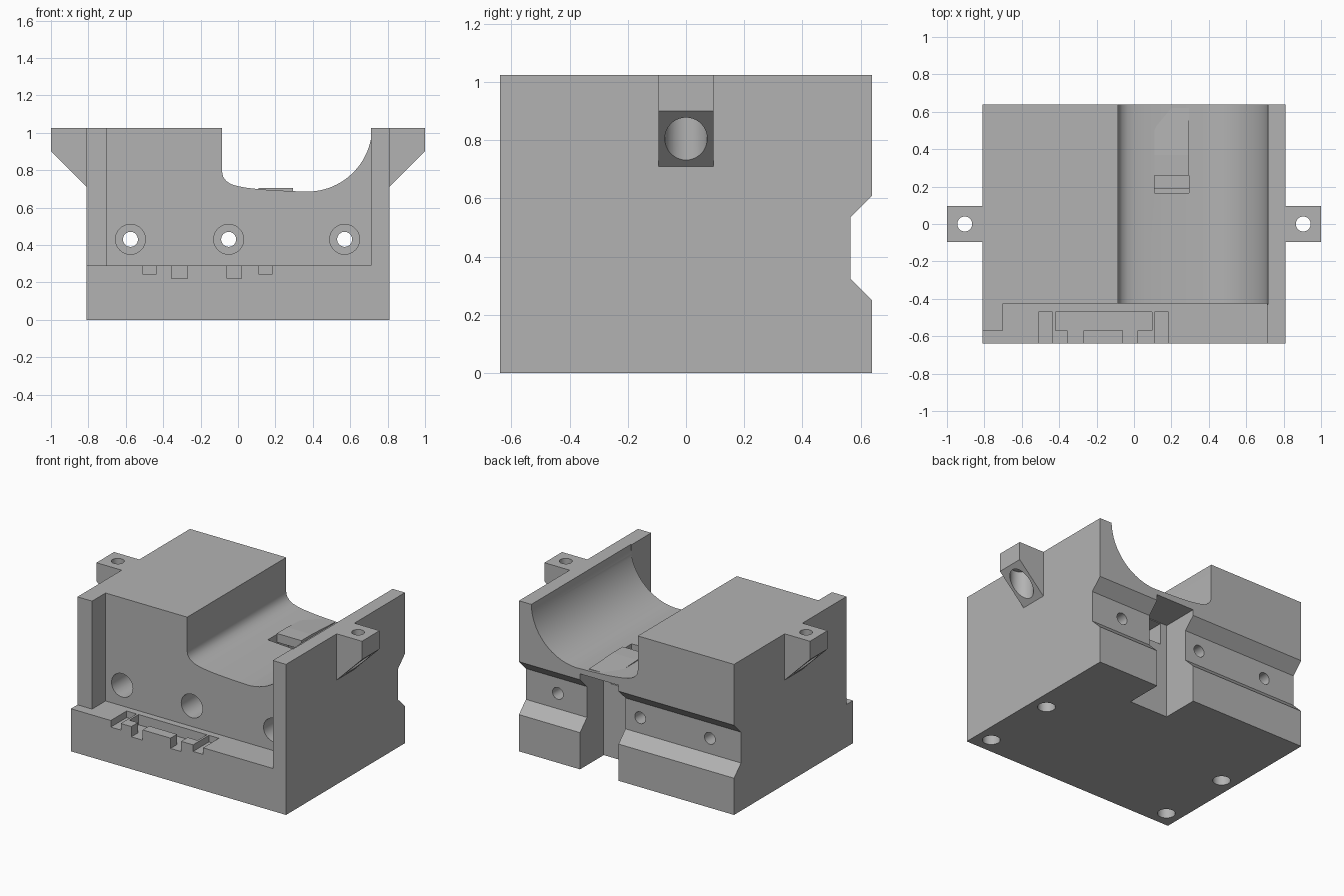
import bpy, bmesh, math
from mathutils import Vector

if "Cube" in bpy.data.objects:
    bpy.data.objects.remove(bpy.data.objects["Cube"])

grey = bpy.data.materials.new("plain grey")
grey.diffuse_color = (0.45, 0.45, 0.45, 1)
grey.use_nodes = True
grey.node_tree.nodes["Principled BSDF"].inputs["Base Color"].default_value = grey.diffuse_color


def prism(name, pts, a, b, axis):
    """Extrude a 2D outline from a to b along an axis."""
    place = {'x': lambda u, v, w: (w, u, v),
             'y': lambda u, v, w: (u, w, v),
             'z': lambda u, v, w: (u, v, w)}[axis]
    bm = bmesh.new()
    lo = [bm.verts.new(place(u, v, a)) for u, v in pts]
    hi = [bm.verts.new(place(u, v, b)) for u, v in pts]
    bm.faces.new(lo)
    bm.faces.new(hi)
    n = len(pts)
    for i in range(n):
        j = (i + 1) % n
        bm.faces.new((lo[i], lo[j], hi[j], hi[i]))
    bmesh.ops.recalc_face_normals(bm, faces=bm.faces[:])
    me = bpy.data.meshes.new(name)
    bm.to_mesh(me)
    bm.free()
    ob = bpy.data.objects.new(name, me)
    me.materials.append(grey)
    bpy.context.collection.objects.link(ob)
    return ob


def box(name, x0, x1, y0, y1, z0, z1):
    return prism(name, [(x0, y0), (x1, y0), (x1, y1), (x0, y1)], z0, z1, 'z')


def rod(name, u, v, r, a, b, axis):
    pts = [(u + r * math.cos(t * math.tau / 40), v + r * math.sin(t * math.tau / 40))
           for t in range(40)]
    return prism(name, pts, a, b, axis)


def cut(ob, cutter):
    """Subtract the cutter from the part and delete it."""
    m = ob.modifiers.new("cut", 'BOOLEAN')
    m.operation, m.solver, m.object = 'DIFFERENCE', 'EXACT', cutter
    cutter.hide_render = True
    bpy.context.view_layer.update()
    me = bpy.data.meshes.new_from_object(
        ob.evaluated_get(bpy.context.evaluated_depsgraph_get()))
    ob.modifiers.clear()
    ob.data = me
    bpy.data.objects.remove(cutter)


def smooth(ob):
    bpy.ops.object.select_all(action='DESELECT')
    ob.select_set(True)
    bpy.context.view_layer.objects.active = ob
    bpy.ops.object.shade_smooth_by_angle(angle=math.radians(30))


# Main block: side outline with the groove along the back
body = prism("body", [(-.64, 0), (.64, 0), (.64, .25), (.565, .325), (.565, .535),
                      (.64, .61), (.64, 1.025), (-.64, 1.025)], -.81, .81, 'x')

# Front recess and the set-back left wall
cut(body, box("recess_cutter", -.70, .71, -1, -.425, .29, 2))
cut(body, box("left_wall_cutter", -1, -.69, -1, -.57, .29, 2))

# Curved trough
trough = [(-.085, 1.5), (-.085, .79), (-.08, .765), (-.063, .742), (-.035, .724),
          (0, .714), (.05, .705), (.12, .697), (.2, .692), (.28, .688)]
for i in range(25):
    t = math.radians(-90 + i * 90 / 24)
    trough.append((.37 + .347 * math.cos(t), 1.032 + .347 * math.sin(t)))
trough.append((.717, 1.5))
cut(body, prism("trough_cutter", trough, -.43, 1, 'y'))

# Notch at the back, passage and slot under the tongue
cut(body, box("notch_cutter", .06, .35, .385, 1, -1, .65))
cut(body, box("passage_cutter", .11, .295, .19, .40, .50, .645))
cut(body, box("slot_cutter", .11, .295, .165, .26, .56, .80))

# Slots in the front ledge
for x0, x1, y1, z in ((-.51, -.435, -.47, .245), (.11, .185, -.47, .245),
                      (-.355, -.27, -.56, .22), (-.06, .02, -.56, .22)):
    cut(body, box("ledge_slot_cutter", x0, x1, -1, y1, z, .40))
cut(body, box("ledge_pocket_cutter", -.42, .095, -.57, -.47, .22, .40))

# Counterbored holes from front to back
for x in (-.575, -.05, .57):
    cut(body, rod("bolt_cutter", x, .43, .04, -1, 1, 'y'))
    cut(body, rod("bolt_head_cutter", x, .43, .08, -1, .30, 'y'))

# Blind holes in the underside
for x in (-.705, .705):
    for y in (-.53, 0):
        cut(body, rod("foot_hole_cutter", x, y, .055, -1, .22, 'z'))
smooth(body)

# Side ears with counterbored vertical holes
for s, name in ((-1, "left_ear"), (1, "right_ear")):
    ear = prism(name, [(s * .81, 1.025), (s, 1.025), (s, .90), (s * .81, .71)],
                -.095, .095, 'y')
    cut(ear, rod("ear_hole_cutter", s * .905, 0, .04, 0, 2, 'z'))
    cut(ear, rod("ear_bore_cutter", s * .905, 0, .073, 0, .93, 'z'))
    smooth(ear)

# Raised spring tongue in the trough floor
prism("tongue", [(.26, .68), (.62, .66), (.62, .692), (.37, .705), (.26, .705)],
      .11, .295, 'x')
